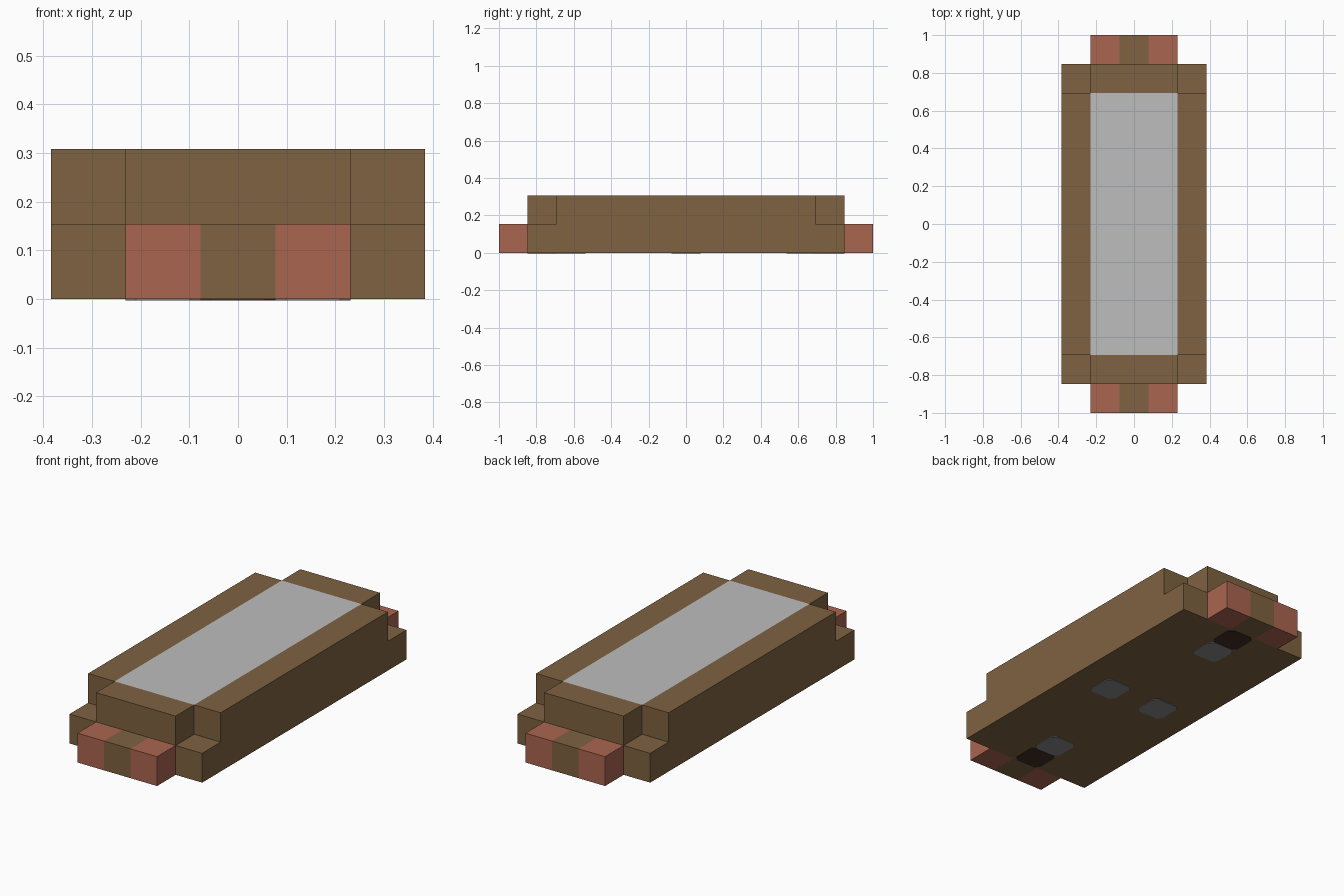
import bpy
import bmesh
from mathutils import Vector

U = 2 / 13  # block size: the model is 13 blocks long

if "Cube" in bpy.data.objects:
    bpy.data.objects.remove(bpy.data.objects["Cube"], do_unlink=True)


def material(name, rgb):
    linear = [((c / 255 + 0.055) / 1.055) ** 2.4 for c in rgb] + [1]
    mat = bpy.data.materials.new(name)
    mat.diffuse_color = linear
    mat.use_nodes = True
    bsdf = next(n for n in mat.node_tree.nodes if n.type == 'BSDF_PRINCIPLED')
    bsdf.inputs["Base Color"].default_value = linear
    return mat


BROWN = material("brown", (126, 98, 65))
RED = material("brick red", (170, 101, 79))
LIGHT = material("light grey", (190, 189, 190))
GREY = material("mid grey", (136, 136, 136))
DARK = material("dark brown", (65, 44, 35))


def finish(bm, name, *mats):
    bmesh.ops.recalc_face_normals(bm, faces=bm.faces)
    bmesh.ops.scale(bm, vec=(U, U, U), verts=bm.verts)
    mesh = bpy.data.meshes.new(name)
    bm.to_mesh(mesh)
    bm.free()
    for mat in mats:
        mesh.materials.append(mat)
    obj = bpy.data.objects.new(name, mesh)
    bpy.context.collection.objects.link(obj)


def box(size, center, x_cuts=(), y_cuts=()):
    """Box in block units, cut across at the given positions."""
    bm = bmesh.new()
    bmesh.ops.create_cube(bm, size=1)
    for v in bm.verts:
        v.co = v.co * Vector(size) + Vector(center)
    for axis, cuts in (((1, 0, 0), x_cuts), ((0, 1, 0), y_cuts)):
        for c in cuts:
            bmesh.ops.bisect_plane(bm, geom=bm.verts[:] + bm.edges[:] + bm.faces[:],
                                   plane_co=Vector(axis) * c, plane_no=axis)
    return bm


# Body: lower slab, with a cross-shaped upper tier raised from its top
bm = box((5, 11, 1), (0, 0, 0.5), (-1.5, 1.5), (-4.5, 4.5))


def in_cross(face):
    c = face.calc_center_median()
    return c.z > 0.99 and (abs(c.x) < 1.5 or abs(c.y) < 4.5)


tops = [f for f in bm.faces if in_cross(f)]
result = bmesh.ops.extrude_face_region(bm, geom=tops)
raised = [g for g in result["geom"] if isinstance(g, bmesh.types.BMVert)]
bmesh.ops.translate(bm, vec=(0, 0, 1), verts=raised)
hidden = [f for f in bm.faces
          if in_cross(f) and all(abs(v.co.z - 1) < 0.01 for v in f.verts)]
bmesh.ops.delete(bm, geom=hidden, context='FACES')

# Light panel in the middle of the top
for f in bm.faces:
    c = f.calc_center_median()
    f.material_index = int(c.z > 1.99 and abs(c.x) < 1.5 and abs(c.y) < 4.5)
finish(bm, "body", BROWN, LIGHT)

# End blocks: red with a brown middle
for side, name in ((-1, "front_end_block"), (1, "back_end_block")):
    bm = box((3, 1, 1), (0, side * 6, 0.5), (-0.5, 0.5))
    for f in bm.faces:
        f.material_index = int(abs(f.calc_center_median().x) < 0.5)
    finish(bm, name, RED, BROWN)


# Thin chamfered plates on the underside
def foot_plate(name, x, y, mat):
    a, b, depth = 0.5, 0.36, 0.02
    outline = [(a, -b), (a, b), (b, a), (-b, a),
               (-a, b), (-a, -b), (-b, -a), (b, -a)]
    bm = bmesh.new()
    face = bm.faces.new([bm.verts.new((x + px, y + py, -depth)) for px, py in outline])
    top = bmesh.ops.extrude_face_region(bm, geom=[face], use_keep_orig=True)
    bmesh.ops.translate(bm, vec=(0, 0, depth),
                        verts=[g for g in top["geom"] if isinstance(g, bmesh.types.BMVert)])
    finish(bm, name, mat)


for side, end in ((-1, "front"), (1, "back")):
    foot_plate(end + "_grey_plate", 0, side * 4, GREY)
    foot_plate(end + "_dark_plate", 0, side * 5, DARK)
for side, hand in ((-1, "right"), (1, "left")):
    foot_plate(hand + "_grey_plate", side, 0, GREY)
